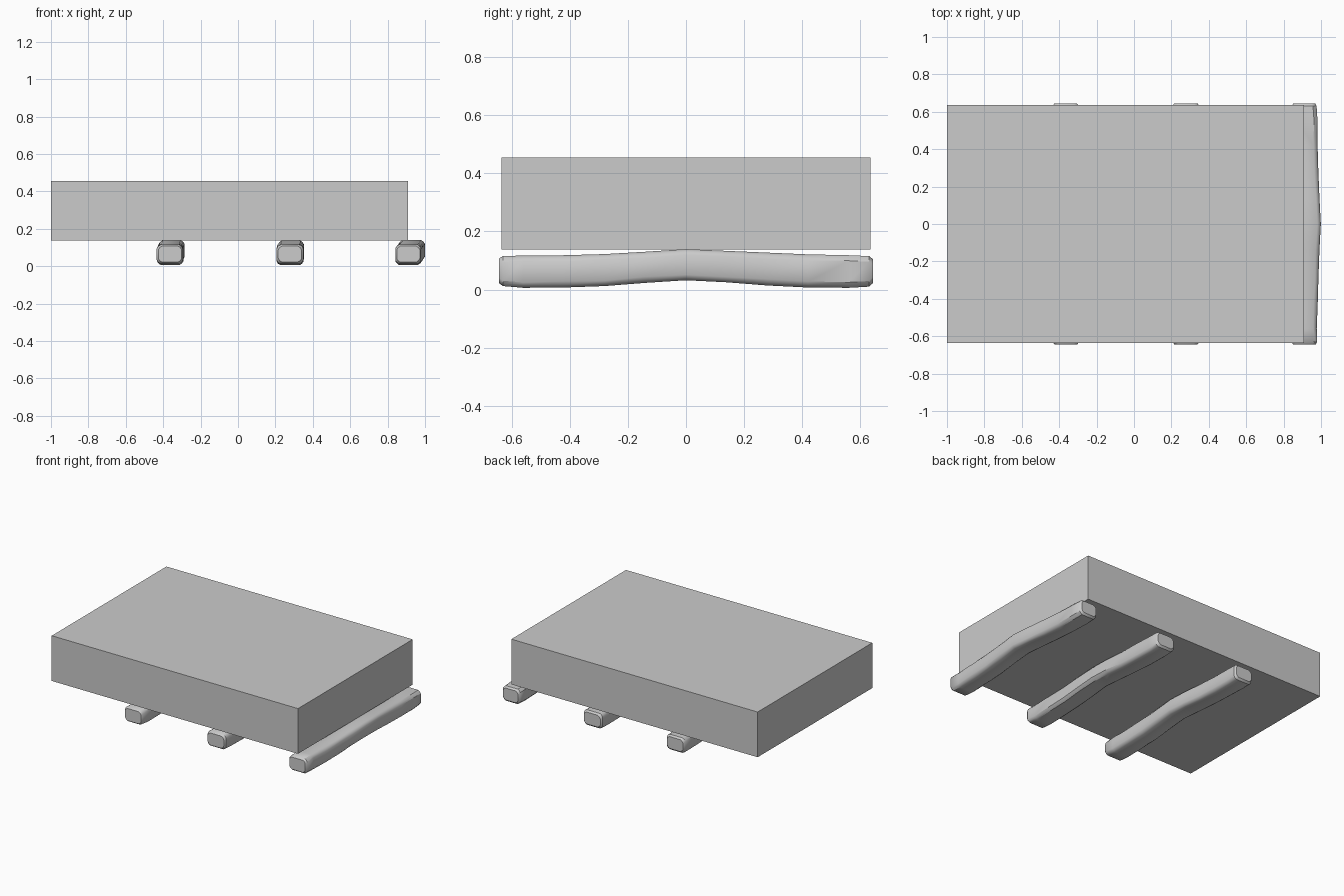
import bpy, bmesh, random
from mathutils import Vector

if "Cube" in bpy.data.objects:
    bpy.data.objects.remove(bpy.data.objects["Cube"])

random.seed(4)


def make_object(name, bm):
    bmesh.ops.recalc_face_normals(bm, faces=bm.faces)
    mesh = bpy.data.meshes.new(name)
    bm.to_mesh(mesh)
    bm.free()
    obj = bpy.data.objects.new(name, mesh)
    bpy.context.collection.objects.link(obj)
    return obj


def slab(name, lo, hi):
    lo, hi = Vector(lo), Vector(hi)
    bm = bmesh.new()
    bmesh.ops.create_cube(bm, size=1)
    for v in bm.verts:
        v.co = (lo + hi) / 2 + v.co * (hi - lo)
    return make_object(name, bm)


# Side profile shared by all beams: y, bottom z, top z, bow in x (0..1)
STATIONS = [
    (-0.643, 0.022, 0.107, 0.0), (-0.63, 0.012, 0.115, 0.0),
    (-0.56, 0.006, 0.117, 0.05), (-0.42, 0.007, 0.118, 0.2),
    (-0.28, 0.012, 0.122, 0.4), (-0.14, 0.023, 0.130, 0.75),
    (0.0, 0.032, 0.139, 1.0), (0.14, 0.025, 0.133, 0.75),
    (0.28, 0.014, 0.127, 0.4), (0.42, 0.007, 0.121, 0.2),
    (0.56, 0.006, 0.118, 0.05), (0.63, 0.010, 0.115, 0.0),
    (0.643, 0.022, 0.105, 0.0)]


def beam(name, x0, x1, bow):
    bm = bmesh.new()
    rings = []
    for i, (y, z0, z1, t) in enumerate(STATIONS):
        inset = 0.008 if i in (0, len(STATIONS) - 1) else 0.0
        a = x0 + inset + bow * t
        b = x1 - inset + bow * t
        wob = lambda: random.uniform(0, 0.004)
        a, b = a + wob(), b - wob()
        c, d = 0.018 + wob(), 0.007 + wob() / 2
        section = [(a + c, z0), (b - c, z0), (b - d, z0 + d), (b, z0 + c),
                   (b, z1 - c), (b - d, z1 - d), (b - c, z1), (a + c, z1),
                   (a + d, z1 - d), (a, z1 - c), (a, z0 + c), (a + d, z0 + d)]
        rings.append([bm.verts.new((x, y, z)) for x, z in section])
    for r, s in zip(rings, rings[1:]):
        for k in range(len(r)):
            n = (k + 1) % len(r)
            bm.faces.new((r[k], r[n], s[n], s[k]))
    bm.faces.new(rings[0])
    bm.faces.new(rings[-1])
    obj = make_object(name, bm)
    bpy.ops.object.select_all(action='DESELECT')
    obj.select_set(True)
    bpy.context.view_layer.objects.active = obj
    bpy.ops.object.shade_smooth_by_angle(angle=0.6)
    return obj


# Large plain block
slab("block", (-1.0, -0.635, 0.138), (0.91, 0.635, 0.455))

# Three weathered support beams
beam("left_beam", -0.435, -0.293, 0.008)
beam("middle_beam", 0.205, 0.350, 0.006)
beam("right_beam", 0.840, 0.980, 0.020)
